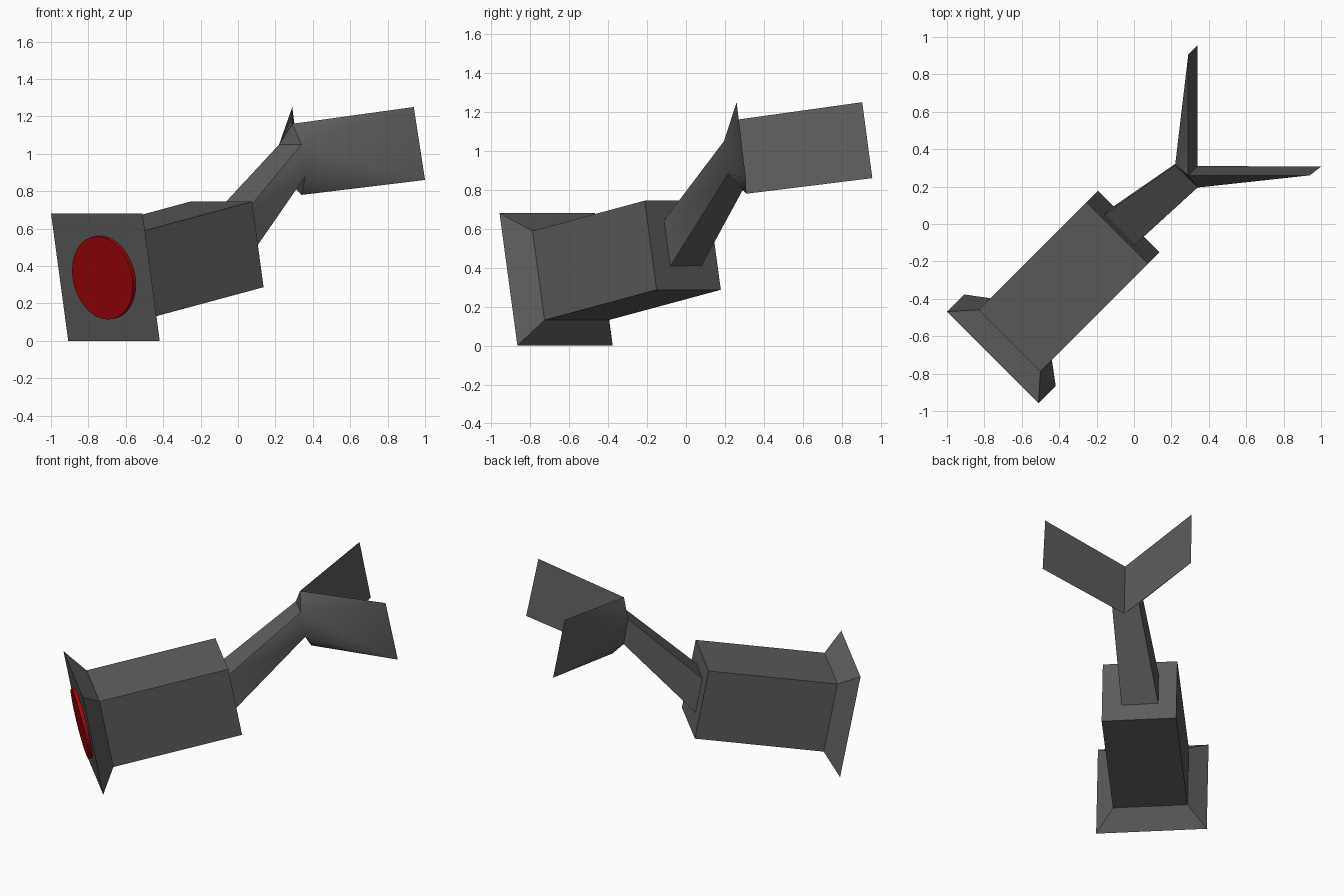
import bpy, bmesh
from math import radians
from mathutils import Matrix

if "Cube" in bpy.data.objects:
    bpy.data.objects.remove(bpy.data.objects["Cube"])

# Camera housing frame: x = right, y = backwards along the axis, z = up
FRAME = (Matrix.Translation((-0.709, -0.667, 0.34))
         @ Matrix.Rotation(radians(-45), 4, 'Z')
         @ Matrix.Rotation(radians(10.8), 4, 'X'))


def material(name, colour):
    mat = bpy.data.materials.new(name)
    mat.diffuse_color = (*colour, 1)
    mat.use_nodes = True
    mat.node_tree.nodes["Principled BSDF"].inputs["Base Color"].default_value = mat.diffuse_color
    return mat


DARK = material("dark_grey", (0.11, 0.11, 0.11))
RED = material("red", (0.35, 0.002, 0.003))


def finish(name, bm, mat):
    bmesh.ops.recalc_face_normals(bm, faces=bm.faces)
    me = bpy.data.meshes.new(name)
    bm.to_mesh(me)
    bm.free()
    me.materials.append(mat)
    ob = bpy.data.objects.new(name, me)
    bpy.context.collection.objects.link(ob)
    return ob


def skin(bm, rings):
    """Skin a series of equally long rings of vertices."""
    for a, b in zip(rings, rings[1:]):
        for i in range(len(a)):
            j = (i + 1) % len(a)
            bm.faces.new((a[i], a[j], b[j], b[i]))


def verts(bm, points):
    return [bm.verts.new(p) for p in points]


def square(half, y):
    return [FRAME @ Matrix.Translation((sx * half, y, sz * half)).to_translation()
            for sx, sz in ((-1, 1), (1, 1), (1, -1), (-1, -1))]


# Housing: flared front hood running into a square body
bm = bmesh.new()
rings = [verts(bm, square(h, y)) for h, y in ((0.346, 0), (0.233, 0.107), (0.233, 0.936))]
skin(bm, rings)
bm.faces.new(rings[0])
bm.faces.new(rings[-1])
finish("camera_housing", bm, DARK)

# Round red lens on the front face
bm = bmesh.new()
bmesh.ops.create_cone(bm, cap_ends=True, segments=32, radius1=0.226, radius2=0.226, depth=0.046,
                      matrix=FRAME @ Matrix.Rotation(radians(90), 4, 'X'))
finish("lens", bm, RED)

# Arm from the back of the housing up to the corner bracket
bm = bmesh.new()
start = verts(bm, [(-0.16, 0.05, 0.64), (0.0, -0.115, 0.64), (0.035, -0.08, 0.41), (-0.13, 0.08, 0.41)])
end = verts(bm, [(0.22, 0.315, 1.05), (0.34, 0.195, 1.05), (0.36, 0.215, 0.88), (0.24, 0.335, 0.88)])
skin(bm, [start, end])
bm.faces.new(start)

# Corner bracket: two wedge wings meeting at a spine
tl, tr, br, bl = end
spine = verts(bm, ((0.29, 0.26, 1.16), (0.34, 0.31, 0.78)))
wing_x = verts(bm, ((0.94, 0.26, 1.25), (1.0, 0.307, 0.86)))
wing_y = verts(bm, ((0.29, 0.905, 1.25), (0.34, 0.957, 0.86)))
for (top, bot), (wt, wb) in (((tr, br), wing_x), ((tl, bl), wing_y)):
    bm.faces.new((top, bot, wb, wt))                # room side
    bm.faces.new((spine[0], spine[1], wb, wt))      # wall side
    bm.faces.new((spine[0], top, wt))               # upper edge
    bm.faces.new((spine[1], bot, wb))               # lower edge
bm.faces.new((spine[0], tl, tr))
bm.faces.new((spine[1], bl, br))
arm = finish("arm_and_corner_bracket", bm, DARK)
bpy.context.view_layer.objects.active = arm
arm.select_set(True)
bpy.ops.object.shade_smooth_by_angle(angle=radians(40))
